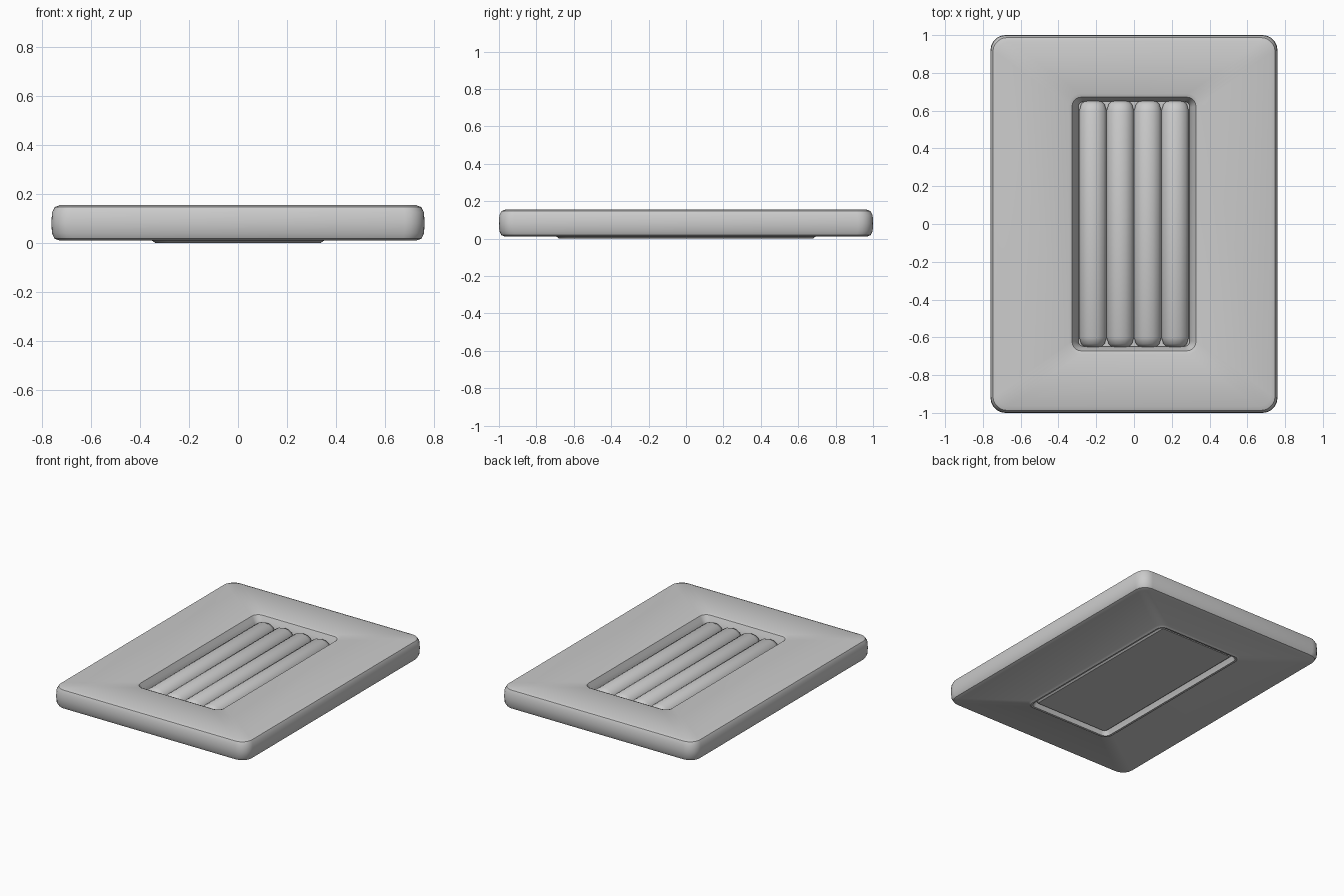
import bpy, bmesh, math

if "Cube" in bpy.data.objects:
    bpy.data.objects.remove(bpy.data.objects["Cube"])


def loft(name, rings, wrap=False):
    """Skin a list of equal-length point rings into one object."""
    bm = bmesh.new()
    vr = [[bm.verts.new(p) for p in r] for r in rings]
    n = len(vr[0])
    pairs = list(zip(vr, vr[1:]))
    if wrap:
        pairs.append((vr[-1], vr[0]))
    else:
        bm.faces.new(vr[0])
        bm.faces.new(vr[-1])
    for a, b in pairs:
        for i in range(n):
            j = (i + 1) % n
            bm.faces.new((a[i], a[j], b[j], b[i]))
    bmesh.ops.recalc_face_normals(bm, faces=bm.faces)
    me = bpy.data.meshes.new(name)
    bm.to_mesh(me)
    bm.free()
    ob = bpy.data.objects.new(name, me)
    bpy.context.collection.objects.link(ob)
    bpy.ops.object.select_all(action='DESELECT')
    ob.select_set(True)
    bpy.context.view_layer.objects.active = ob
    bpy.ops.object.shade_smooth_by_angle(angle=math.radians(35))
    return ob


def rounded_rect(hx, hy, z, r, seg=5):
    """Rounded rectangle ring, counter-clockwise from the +x +y corner."""
    pts = []
    for k, (sx, sy) in enumerate(((1, 1), (-1, 1), (-1, -1), (1, -1))):
        for i in range(seg + 1):
            a = math.pi / 2 * (k + i / seg)
            pts.append((sx * (hx - r) + r * math.cos(a),
                        sy * (hy - r) + r * math.sin(a), z))
    return pts


# Padded frame: soft outer edge, flat top, window opening, thin rim underneath
section = [
    (0.725, 0.965, 0.010, 0.06), (0.747, 0.987, 0.018, 0.075),
    (0.758, 0.998, 0.040, 0.08), (0.760, 1.000, 0.080, 0.08),
    (0.758, 0.998, 0.125, 0.08), (0.747, 0.987, 0.147, 0.075),
    (0.725, 0.965, 0.155, 0.06), (0.345, 0.690, 0.155, 0.06),
    (0.328, 0.672, 0.148, 0.05), (0.312, 0.660, 0.120, 0.04),
    (0.295, 0.648, 0.085, 0.03), (0.295, 0.648, 0.055, 0.03),
    (0.315, 0.660, 0.025, 0.04), (0.322, 0.665, 0.002, 0.04),
    (0.335, 0.678, 0.000, 0.05), (0.350, 0.692, 0.010, 0.06),
]
loft("frame", [rounded_rect(*s) for s in section], wrap=True)

# Backing panel, slightly recessed from below
loft("backing_panel", [rounded_rect(0.285, 0.635, 0.018, 0.02),
                       rounded_rect(0.298, 0.648, 0.028, 0.03),
                       rounded_rect(0.298, 0.648, 0.060, 0.03)])

# Four padded ribs with rounded tops and tapered ends
profile = [(-1, 0), (-1, 0.5), (-0.78, 0.78), (-0.4, 0.95), (0, 1),
           (0.4, 0.95), (0.78, 0.78), (1, 0.5), (1, 0)]
ends = [(-0.65, 0.62, 0.62), (-0.635, 0.85, 0.85), (-0.60, 1, 1),
        (0.60, 1, 1), (0.635, 0.85, 0.85), (0.65, 0.62, 0.62)]
half, base, height = 0.0725, 0.04, 0.10
for k in range(4):
    cx = (k - 1.5) * 2 * half
    loft(f"rib_{k + 1}",
         [[(cx + u * half * w, y, base + v * height * h) for u, v in profile]
          for y, w, h in ends])
